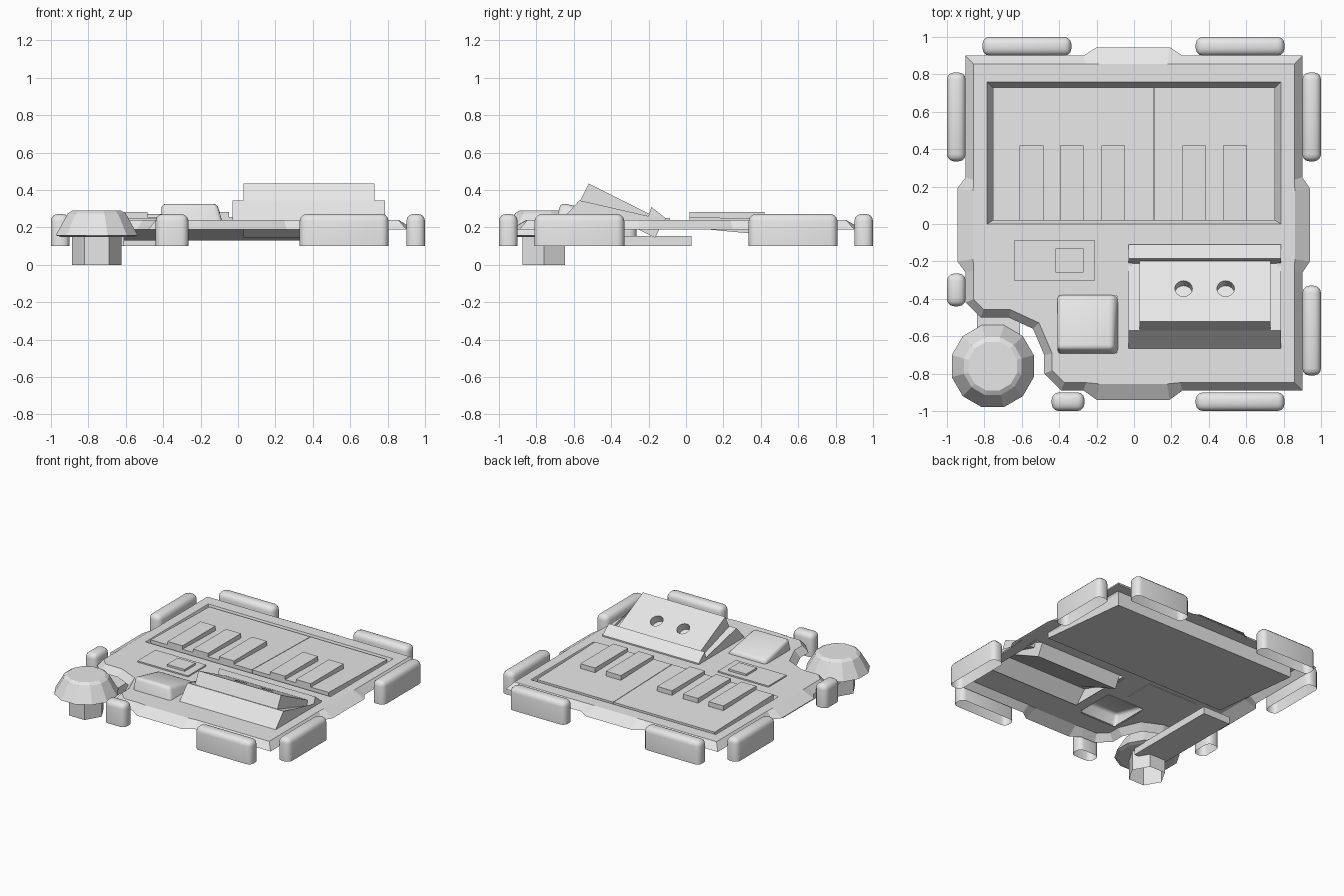
import bpy, bmesh, math
from mathutils import Vector

cube = bpy.data.objects.get("Cube")
if cube:
    bpy.data.objects.remove(cube, do_unlink=True)

grey = bpy.data.materials.new("light grey")
grey.use_nodes = True
grey.diffuse_color = (0.8, 0.8, 0.8, 1)
grey.node_tree.nodes["Principled BSDF"].inputs["Base Color"].default_value = grey.diffuse_color


def finish(bm, name, smooth=False):
    bmesh.ops.recalc_face_normals(bm, faces=bm.faces[:])
    mesh = bpy.data.meshes.new(name)
    bm.to_mesh(mesh)
    bm.free()
    mesh.materials.append(grey)
    ob = bpy.data.objects.new(name, mesh)
    bpy.context.collection.objects.link(ob)
    if smooth:
        bpy.ops.object.select_all(action='DESELECT')
        ob.select_set(True)
        bpy.context.view_layer.objects.active = ob
        bpy.ops.object.shade_smooth_by_angle(angle=math.radians(40))
    return ob


def ring_faces(bm, a, b):
    for i in range(len(a)):
        j = (i + 1) % len(a)
        bm.faces.new((a[i], a[j], b[j], b[i]))


def prism(name, x0, x1, profile, open_base=False):
    """Extrude a (y, z) profile along x; optionally leave out the closing side."""
    bm = bmesh.new()
    a, b = [[bm.verts.new((x, y, z)) for y, z in profile] for x in (x0, x1)]
    ring_faces(bm, a, b)
    if open_base:
        bm.faces.ensure_lookup_table()
        bm.faces.remove(bm.faces[-1])
    bm.faces.new(a)
    bm.faces.new(b)
    return finish(bm, name)


def box(name, x0, x1, y0, y1, z0, z1):
    return prism(name, x0, x1, [(y0, z0), (y1, z0), (y1, z1), (y0, z1)])


def rect(x0, x1, y0, y1):
    return [(x0, y0), (x1, y0), (x1, y1), (x0, y1)]


def offset(points, d):
    """Mitred inward offset of an anticlockwise outline."""
    out = []
    for i, p in enumerate(points):
        p = Vector(p)
        e = (p - Vector(points[i - 1])).normalized()
        f = (Vector(points[(i + 1) % len(points)]) - p).normalized()
        n, m = Vector((-e.y, e.x)), Vector((-f.y, f.x))
        out.append(p + (n + m) * d / (1 + n.dot(m)))
    return out


def clamp(v, limit):
    return max(-limit, min(limit, v))


# Body shell: sloped rim with a straight inner edge, and openings in the top
TOP, RIM = 0.24, 0.19
outline = [
    (-0.9, 0.9), (-0.9, 0.25), (-0.945, 0.19), (-0.945, -0.2), (-0.9, -0.26),
    (-0.9, -0.42), (-0.82, -0.5), (-0.67, -0.5), (-0.54, -0.56), (-0.48, -0.7),
    (-0.48, -0.8), (-0.39, -0.89), (-0.27, -0.89), (-0.2, -0.94), (0.19, -0.94),
    (0.26, -0.89), (0.9, -0.89), (0.9, -0.26), (0.94, -0.2), (0.94, 0.19),
    (0.9, 0.25), (0.9, 0.9), (0.26, 0.9), (0.19, 0.945), (-0.2, 0.945), (-0.27, 0.9)]
bm = bmesh.new()
low = [bm.verts.new((x, y, RIM)) for x, y in outline]
high = [bm.verts.new((clamp(x, 0.86), clamp(y, 0.855), TOP)) for x, y in offset(outline, 0.042)]
ring_faces(bm, low, high)
tray = [bm.verts.new((x, y, TOP)) for x, y in rect(-0.785, 0.785, 0, 0.76)]
wedge = [bm.verts.new((x, y, TOP)) for x, y in rect(-0.01, 0.765, -0.64, -0.13)]
cushion = [bm.verts.new((x, y, TOP)) for x, y in rect(-0.405, -0.09, -0.69, -0.385)]
edges = [bm.edges.get((high[i - 1], high[i])) for i in range(len(high))]
for loop in (tray, wedge, cushion):
    edges += [bm.edges.new((loop[i - 1], loop[i])) for i in range(4)]
bmesh.ops.triangle_fill(bm, edges=edges, use_beauty=True, normal=(0, 0, 1))


# Tray walls and sloping floor
def floor(y):
    return 0.205 - 0.09 * y


inner = [bm.verts.new((x, y, floor(y))) for x, y in rect(-0.755, 0.755, 0.02, 0.73)]
ring_faces(bm, tray, inner)
bm.faces.new(inner)
finish(bm, "body_shell")
prism("tray_underside", -0.78, 0.78,
      [(0.76, 0.235), (0.76, 0.13), (0, 0.2), (0, 0.235)], open_base=True)

# Two panels side by side that fill the tray
for side, x0, x1 in (("right", -0.755, 0.103), ("left", 0.107, 0.755)):
    prism("tray_panel_" + side, x0, x1,
          [(0.02, floor(0.02)), (0.73, floor(0.73)), (0.73, 0.238), (0.02, 0.256)])

# Low keys on the panels
for i, x in enumerate((-0.548, -0.332, -0.112, 0.322, 0.54)):
    box("key_%d" % (i + 1), x - 0.063, x + 0.063, 0.02, 0.42, 0.24, 0.282)

# Small plate with a square cap
box("small_plate", -0.64, -0.21, -0.305, -0.085, 0.235, 0.25)
box("small_plate_cap", -0.42, -0.27, -0.26, -0.13, 0.245, 0.265)

# Wedge housing with a rear lip, and the tilted slab with two round holes
prism("wedge_housing", -0.03, 0.785,
      [(-0.665, 0.24), (-0.57, 0.345), (-0.21, 0.235), (-0.185, 0.31), (-0.11, 0.25),
       (-0.11, 0.24)], open_base=True)
slab = prism("tilted_slab", 0.03, 0.73,
             [(-0.565, 0.345), (-0.52, 0.435), (-0.12, 0.235), (-0.165, 0.145)])
for i, x in enumerate((0.265, 0.49)):
    bm = bmesh.new()
    bmesh.ops.create_cone(bm, segments=16, radius1=0.047, radius2=0.047, depth=0.12,
                          cap_ends=True)
    cutter = finish(bm, "hole_cutter_%d" % (i + 1))
    cutter.location = (x, -0.345, 0.348)
    cutter.rotation_euler.x = -math.atan(0.5)
    cutter.hide_render = True
    cutter.hide_viewport = True
    cutter.display_type = 'WIRE'
    cut = slab.modifiers.new("hole", 'BOOLEAN')
    cut.object = cutter
    cut.solver = 'EXACT'


def rounded(name, x0, x1, y0, y1, z0, z1, width, drop=0.0, taper=0.0):
    """Open-bottomed box with rounded sides and top; drop tilts the top backwards."""
    bm = bmesh.new()
    bmesh.ops.create_cube(bm, size=1)
    for v in bm.verts:
        right, back, top = v.co.x > 0, v.co.y > 0, v.co.z > 0
        v.co = (x1 - taper * top if right else x0, y1 if back else y0 + taper * top,
                z1 - drop * back if top else z0)
    soft = [e for e in bm.edges if any(v.co.z > z0 + 0.001 for v in e.verts)]
    bmesh.ops.bevel(bm, geom=soft, offset=width, segments=3, profile=0.5, affect='EDGES')
    base = [f for f in bm.faces if all(v.co.z < z0 + 0.001 for v in f.verts)]
    bmesh.ops.delete(bm, geom=base, context='FACES')
    return finish(bm, name, True)


# Square cushion
rounded("square_cushion", -0.41, -0.085, -0.695, -0.38, 0.235, 0.332, 0.025, 0.065, 0.025)

# Bumpers around the edge: (name, along x?, start, end, which side)
for name, along_x, a, b, s in (
        ("front_left", True, 0.33, 0.805, -1), ("front_small", True, -0.44, -0.265, -1),
        ("back_left", True, 0.33, 0.805, 1), ("back_right", True, -0.81, -0.335, 1),
        ("left_front", False, -0.81, -0.33, 1), ("left_back", False, 0.335, 0.81, 1),
        ("right_back", False, 0.335, 0.81, -1), ("right_small", False, -0.44, -0.265, -1)):
    lo, hi = sorted((0.9 * s, s))
    span = (a, b, lo, hi) if along_x else (lo, hi, a, b)
    rounded("bumper_" + name, *span, 0.1, 0.272, 0.038)

# Corner knob on a hexagonal post, with its support arm
box("knob_arm", -0.84, -0.61, -0.72, 0.03, 0.1, 0.155)


def turned(name, sides, turn, profile, base):
    bm = bmesh.new()
    rings = [[bm.verts.new((-0.755 + r * math.cos(turn + math.tau * i / sides),
                            -0.76 + r * math.sin(turn + math.tau * i / sides), z))
              for i in range(sides)] for r, z in profile]
    for a, b in zip(rings, rings[1:]):
        ring_faces(bm, a, b)
    if base:
        bm.faces.new(rings[0])
    bm.faces.new(rings[-1])
    return finish(bm, name)


turned("knob_post", 6, 0, [(0.132, 0), (0.132, 0.16)], False)
turned("knob_cap", 12, math.pi / 12,
       [(0.2, 0.15), (0.227, 0.158), (0.16, 0.275), (0.135, 0.29)], True)
